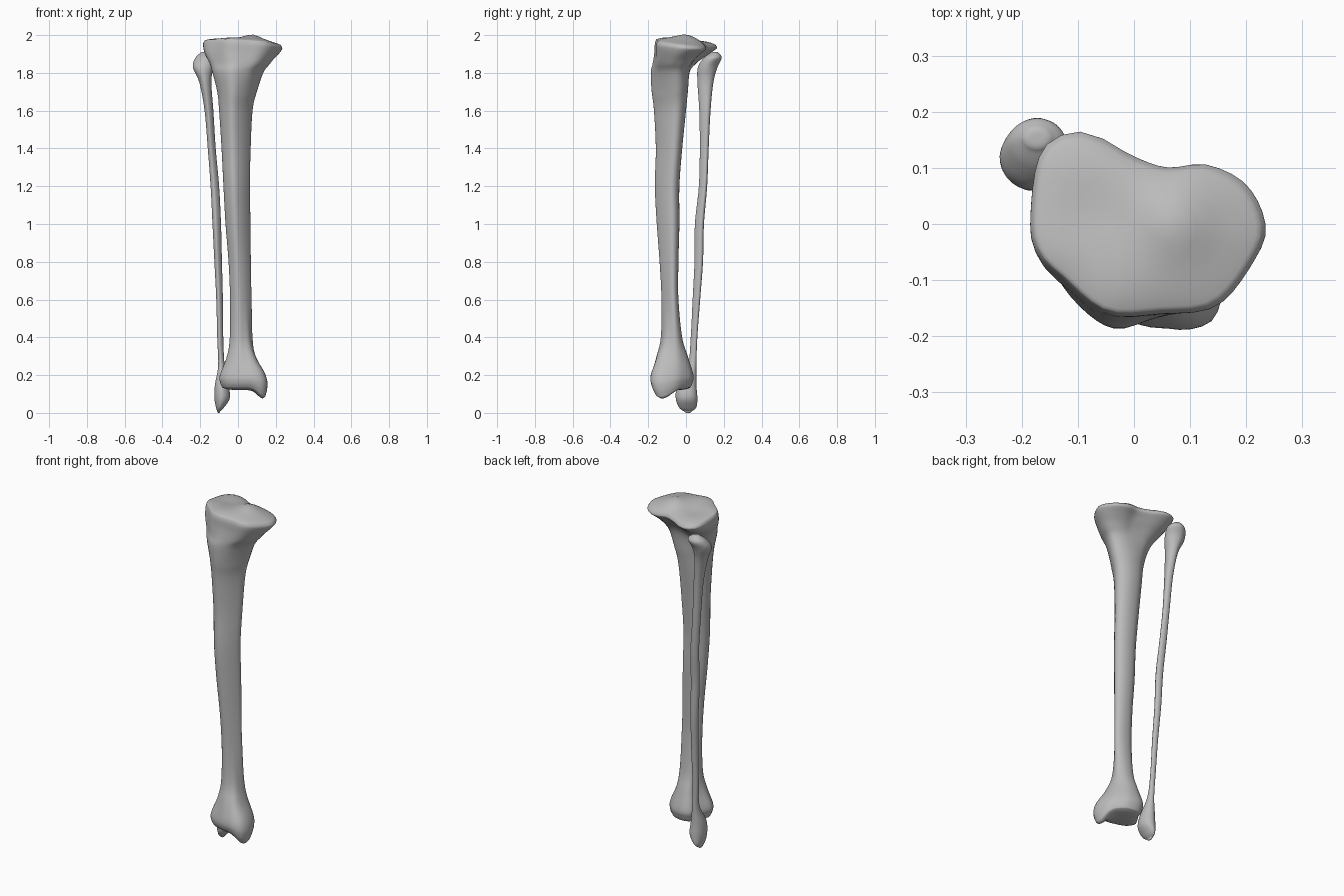
import bpy
import bmesh
import math

SIDES = 48
STEPS = 5

default_cube = bpy.data.objects.get("Cube")
if default_cube:
    bpy.data.objects.remove(default_cube, do_unlink=True)

bone_grey = bpy.data.materials.new("bone grey")
bone_grey.use_nodes = True
colour = (0.5, 0.5, 0.5, 1)
bone_grey.diffuse_color = colour
bone_grey.node_tree.nodes["Principled BSDF"].inputs["Base Color"].default_value = colour


def spline(a, b, c, d, t):
    """Smooth curve through b and c, for tuples of any length."""
    return tuple(
        q + 0.5 * t * (r - p + t * (2 * p - 5 * q + 4 * r - s + t * (3 * (q - r) + s - p)))
        for p, q, r, s in zip(a, b, c, d)
    )


def radial_outline(points):
    """Turn a closed outline into evenly spaced directions, fitted to a unit box."""
    count = len(points)
    dense = []
    for i in range(count):
        ring = [points[(i + k - 1) % count] for k in range(4)]
        dense += [spline(*ring, k / 12) for k in range(12)]
    lows = [min(p[axis] for p in dense) for axis in (0, 1)]
    highs = [max(p[axis] for p in dense) for axis in (0, 1)]
    unit = [
        tuple(2 * (p[axis] - lows[axis]) / (highs[axis] - lows[axis]) - 1 for axis in (0, 1))
        for p in dense
    ]
    polar = sorted((math.atan2(y, x), math.hypot(x, y)) for x, y in unit)
    polar = [(polar[-1][0] - math.tau, polar[-1][1])] + polar
    polar.append((polar[1][0] + math.tau, polar[1][1]))
    result = []
    for i in range(SIDES):
        angle = -math.pi + math.tau * i / SIDES
        for (a, ra), (b, rb) in zip(polar, polar[1:]):
            if a <= angle <= b:
                radius = ra + (rb - ra) * (angle - a) / max(b - a, 1e-6)
                break
        result.append((radius * math.cos(angle), radius * math.sin(angle)))
    return result


def section(row, outlines):
    """One ring: height, left, right, front, back, and the outline blend."""
    z, left, right, front, back, blend = row
    blend = min(max(blend, 0), len(outlines) - 1)
    low = min(int(blend), len(outlines) - 2)
    mix = blend - low
    ring = []
    for p, q in zip(outlines[low], outlines[low + 1]):
        x = p[0] + (q[0] - p[0]) * mix
        y = p[1] + (q[1] - p[1]) * mix
        ring.append((
            (left + right) / 2 + x * (right - left) / 2,
            (front + back) / 2 + y * (back - front) / 2,
            z,
        ))
    return ring


def cap_rings(ring, rise):
    """Shrinking rings that close an end with a shallow dome."""
    cx = sum(p[0] for p in ring) / len(ring)
    cy = sum(p[1] for p in ring) / len(ring)
    return [
        [(cx + (x - cx) * s, cy + (y - cy) * s, z + rise * (1 - s ** 4)) for x, y, z in ring]
        for s in (0.96, 0.88, 0.75, 0.6, 0.45, 0.3, 0.15, 0.04)
    ]


def loft_bone(name, rows, outlines, bottom_rise, top_rise, reshape=None):
    """Loft rings from the lower end to the upper end."""
    padded = [rows[0]] + rows + [rows[-1]]
    rings = []
    for i in range(len(rows) - 1):
        for k in range(STEPS):
            rings.append(section(spline(*padded[i:i + 4], k / STEPS), outlines))
    rings.append(section(rows[-1], outlines))
    rings = cap_rings(rings[0], bottom_rise)[::-1] + rings + cap_rings(rings[-1], top_rise)

    bm = bmesh.new()
    loops = [
        [bm.verts.new(reshape(*p) if reshape else p) for p in ring]
        for ring in rings
    ]
    for lower, upper in zip(loops, loops[1:]):
        for i in range(SIDES):
            j = (i + 1) % SIDES
            bm.faces.new((lower[i], lower[j], upper[j], upper[i]))
    bm.faces.new(loops[0][::-1])
    bm.faces.new(loops[-1])
    bmesh.ops.recalc_face_normals(bm, faces=bm.faces[:])
    mesh = bpy.data.meshes.new(name)
    bm.to_mesh(mesh)
    bm.free()
    mesh.materials.append(bone_grey)
    for face in mesh.polygons:
        face.use_smooth = True
    bone = bpy.data.objects.new(name, mesh)
    bpy.context.collection.objects.link(bone)
    return bone


def bump(x, y, cx, cy, wide, deep):
    return math.exp(-((x - cx) / wide) ** 2 - ((y - cy) / deep) ** 2)


def shape_shin_ends(x, y, z):
    """Inner ankle point below, tilted joint surface and small peak above."""
    low = min(max((0.22 - z) / 0.09, 0), 1)
    high = min(max((z - 1.87) / 0.08, 0), 1)
    z -= low * 0.055 * bump(x, y, 0.135, -0.13, 0.04, 0.07)
    z += high * (0.027 * bump(x, y, 0.075, 0, 0.06, 0.07) - 0.1 * y - 0.06 * x)
    z -= high * 0.01 * bump(x, y, -0.08, 0.02, 0.06, 0.08)
    return x, y, z


# Cross-section outlines
ankle = radial_outline([
    (-.09, -.1), (-.06, -.15), (.02, -.18), (.06, -.185), (.1, -.187), (.14, -.17), (.155, -.12),
    (.14, -.05), (.1, 0), (.06, .03), (0, .04), (-.04, .02), (-.05, -.02), (-.075, -.06),
])
shaft = radial_outline([
    (-.3, -1), (.1, -.88), (.6, -.4), (1, .3), (.85, .75),
    (.3, 1), (-.4, .95), (-.9, .5), (-1, 0), (-.75, -.6),
])
plateau = radial_outline([
    (-.165, .13), (-.09, .165), (0, .12), (.06, .1), (.13, .105), (.2, .07), (.235, 0),
    (.22, -.06), (.15, -.15), (.05, -.165), (-.05, -.165), (-.13, -.1), (-.17, -.06), (-.185, 0),
])
rounded = radial_outline([(1, 0), (.7, .7), (0, 1), (-.7, .7), (-1, 0), (-.7, -.7), (0, -1), (.7, -.7)])

# Large shin bone
shin_rows = [
    (.135, -.085, .145, -.17, .025, 0),
    (.16, -.095, .155, -.185, .035, 0),
    (.2, -.097, .15, -.187, .04, 0),
    (.3, -.06, .1, -.16, .01, .3),
    (.4, -.045, .08, -.135, -.02, .7),
    (.6, -.042, .072, -.13, -.04, 1),
    (.8, -.05, .068, -.14, -.04, 1),
    (1, -.066, .066, -.155, -.035, 1),
    (1.2, -.077, .063, -.165, -.035, 1),
    (1.4, -.087, .067, -.16, -.02, 1),
    (1.6, -.1, .077, -.17, 0, 1),
    (1.7, -.11, .1, -.182, .01, 1),
    (1.8, -.135, .137, -.187, .025, 1.2),
    (1.85, -.15, .178, -.177, .06, 1.6),
    (1.9, -.177, .215, -.168, .12, 1.9),
    (1.94, -.185, .235, -.165, .163, 2),
    (1.96, -.178, .226, -.158, .155, 2),
]
loft_bone("shin_bone", shin_rows, [ankle, shaft, plateau], -.014, .02, shape_shin_ends)

# Slender outer calf bone
calf_rows = [
    (.008, -.11, -.095, -.01, .03, 0),
    (.03, -.117, -.073, -.038, .055, 0),
    (.08, -.125, -.042, -.055, .06, .2),
    (.15, -.122, -.05, -.045, .055, .3),
    (.25, -.105, -.07, .01, .055, .5),
    (.4, -.11, -.078, .025, .06, 1),
    (.6, -.115, -.08, .035, .075, 1),
    (.8, -.125, -.085, .045, .09, 1),
    (1, -.135, -.09, .047, .095, 1),
    (1.2, -.145, -.1, .068, .112, 1),
    (1.4, -.16, -.118, .073, .12, 1),
    (1.6, -.177, -.13, .07, .13, .8),
    (1.75, -.205, -.14, .06, .145, .3),
    (1.83, -.239, -.13, .063, .167, 0),
    (1.88, -.225, -.12, .095, .189, 0),
    (1.905, -.2, -.145, .13, .175, 0),
]
loft_bone("calf_bone", calf_rows, [rounded, shaft], -.008, .006)
